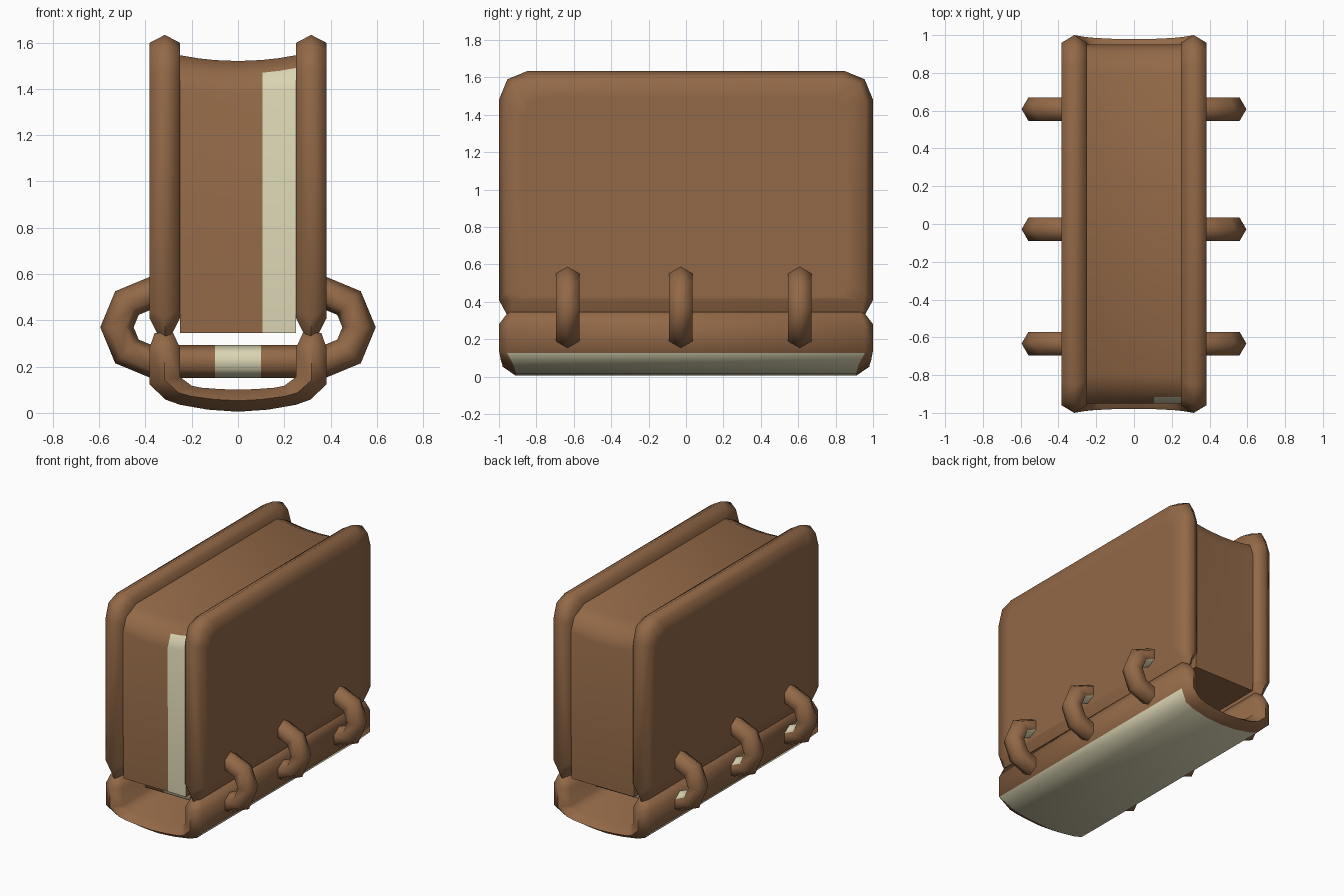
import bpy, bmesh, math
from mathutils import Vector

if "Cube" in bpy.data.objects:
    bpy.data.objects.remove(bpy.data.objects["Cube"])


def material(name, rgb):
    m = bpy.data.materials.new(name)
    m.diffuse_color = (*rgb, 1)
    m.use_nodes = True
    m.node_tree.nodes["Principled BSDF"].inputs["Base Color"].default_value = m.diffuse_color
    return m


BROWN = material("leather brown", (0.29, 0.14, 0.063))
CREAM = material("aged cream", (0.70, 0.66, 0.45))


def loft(name, rings, closed=False, caps=True, cream=None, angle=65):
    """Skin equal-length vertex rings; cream(i, j, centre) picks the pale faces."""
    bm = bmesh.new()
    vs = [[bm.verts.new(p) for p in r] for r in rings]
    n, k = len(rings), len(rings[0])
    for i in range(n if closed else n - 1):
        for j in range(k):
            a, b = vs[i], vs[(i + 1) % n]
            f = bm.faces.new((a[j], a[(j + 1) % k], b[(j + 1) % k], b[j]))
            if cream and cream(i, j, f.calc_center_median()):
                f.material_index = 1
    if caps and not closed:
        bm.faces.new(vs[0])
        bm.faces.new(vs[-1])
    bmesh.ops.remove_doubles(bm, verts=bm.verts, dist=0.0005)
    bmesh.ops.recalc_face_normals(bm, faces=bm.faces)
    me = bpy.data.meshes.new(name)
    bm.to_mesh(me)
    bm.free()
    me.materials.append(BROWN)
    me.materials.append(CREAM)
    ob = bpy.data.objects.new(name, me)
    bpy.context.collection.objects.link(ob)
    bpy.ops.object.select_all(action='DESELECT')
    ob.select_set(True)
    bpy.context.view_layer.objects.active = ob
    bpy.ops.object.shade_smooth_by_angle(angle=math.radians(angle))
    return ob


def both_ends(half):
    """Mirror a half outline of (y, z) points across y = 0 into a closed loop."""
    return half + [(-y, z) for y, z in reversed(half)]


# Covers: rounded boards with a ridged rim
rim = both_ends([(0.93, 0.28), (1.0, 0.41), (1.0, 1.48), (0.955, 1.59), (0.85, 1.633)])
side = both_ends([(0.92, 0.41), (0.96, 0.45), (0.96, 1.46), (0.925, 1.565), (0.83, 1.598)])
panel = both_ends([(0.83, 0.43), (0.86, 0.5), (0.86, 1.40), (0.84, 1.46), (0.76, 1.49)])
for s, label in ((-1, "left"), (1, "right")):
    layers = ((0.25, panel), (0.25, side), (0.316, rim), (0.383, side), (0.383, panel))
    loft(label + "_cover", [[(s * x, y, z) for y, z in ring] for x, ring in layers])

# Page block: hollowed top edge, pale strip on the front
block = both_ends([(0.945, 0.345), (0.95, 1.40), (0.915, 1.49), (0.80, 1.545)])
columns = [-0.25, -0.17, -0.10, 0.0, 0.105, 0.18, 0.25]
page_rings = []
for x in columns:
    dip = 0.025 * (1 - (x / 0.25) ** 2)
    page_rings.append([(x, y, z - dip if z > 0.5 else z) for y, z in block])
loft("page_block", page_rings,
     cream=lambda i, j, c: c.x > 0.11 and c.y < -0.9 and c.z > 0.4 and c.z < 1.48)

# Spine: curved trough with ridged ends and a pale underside
outer = [(0.36, 0.345), (0.383, 0.28), (0.383, 0.125), (0.315, 0.058),
         (0.25, 0.035), (0.13, 0.014), (0.0, 0.005)]
inner = [(0.28, 0.345), (0.25, 0.28), (0.25, 0.155), (0.20, 0.117),
         (0.16, 0.109), (0.08, 0.103), (0.0, 0.10)]
reach = [0.95, 1.0, 1.0, 0.99, 0.985, 0.98, 0.98]
spine_rings = []
for s, order in ((1, range(7)), (-1, range(5, -1, -1))):
    for i in order:
        (ox, oz), (ix, iz), r = outer[i], inner[i], reach[i]
        full = r - (0.02 if i == 0 else 0.045 if i < 3 else 0.07)
        mx, mz = s * (ox + ix) / 2, (oz + iz) / 2
        spine_rings.append([(s * ox, -full, oz), (s * ox, full, oz), (mx, r, mz),
                            (s * ix, full, iz), (s * ix, -full, iz), (mx, -r, mz)])
loft("spine", spine_rings, cream=lambda i, j, c: j == 0 and c.z < 0.12)

# Binder rings: long six-sided links passing through the book
TUBE, BEND, CX, CZ = 0.072, 0.148, 0.375, 0.37
path = []
for s in (1, -1):
    for k in range(5):
        a = -math.pi / 2 + k * math.pi / 4
        d = Vector((s * math.cos(a), 0, s * math.sin(a)))
        path.append((Vector((s * CX, 0, CZ)) + BEND * d, d))
    up = Vector((0, 0, s))
    for x in (0.1, -0.1):
        path.append((Vector((s * x, 0, CZ + s * BEND)), up))


def ring_cream(i, j, c):
    middle = abs(c.x) < 0.09
    inside_back = j == 2 and abs(c.x) > 0.37
    return middle or inside_back


for n, y in enumerate((-0.633, -0.028, 0.608), 1):
    tube = []
    for p, d in path:
        tube.append([p + Vector((0, y, 0)) + TUBE * math.cos(j * math.pi / 3) * d
                     + Vector((0, TUBE * math.sin(j * math.pi / 3), 0)) for j in range(6)])
    loft("binder_ring_%d" % n, tube, closed=True, cream=ring_cream)
